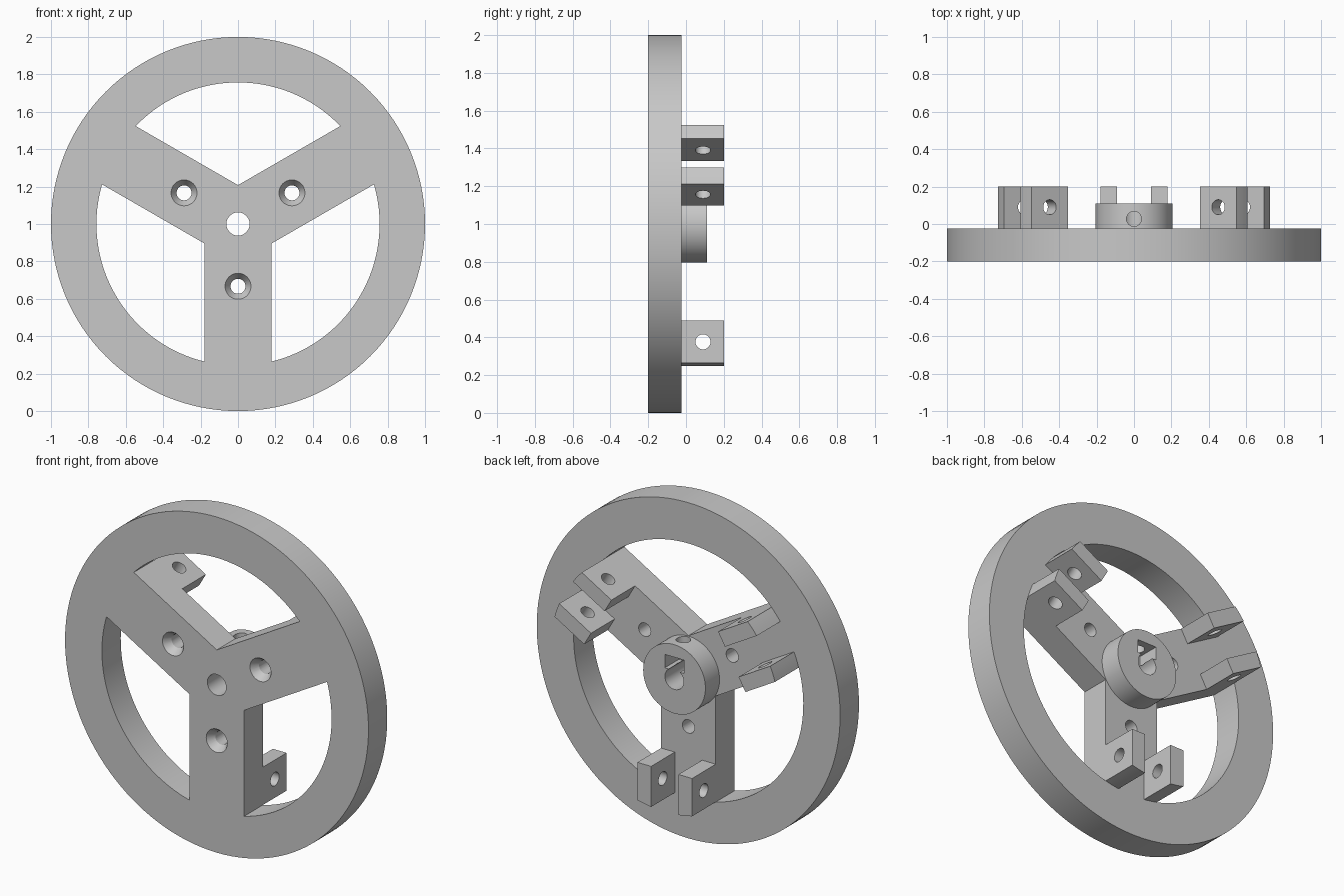
import bpy, bmesh
from math import sin, cos, asin, pi, radians
from mathutils import Matrix, Vector

if "Cube" in bpy.data.objects:
    bpy.data.objects.remove(bpy.data.objects["Cube"])

gray = bpy.data.materials.new("plain gray")
gray.use_nodes = True
gray.diffuse_color = (0.58, 0.58, 0.58, 1)
gray.node_tree.nodes["Principled BSDF"].inputs["Base Color"].default_value = gray.diffuse_color

CENTER = Vector((0, 0, 1))
FRONT, PLATE_BACK, LUG_BACK, HUB_BACK = -0.2, -0.023, 0.2, 0.11
RIM_IN, HALF = 0.757, 0.18         # inner rim radius, half spoke width
EDGE = asin(HALF / RIM_IN)         # angle where a spoke side meets the rim


def finish(name, bm):
    bm.normal_update()
    bmesh.ops.recalc_face_normals(bm, faces=bm.faces)
    if bm.calc_volume(signed=True) < 0:
        bmesh.ops.reverse_faces(bm, faces=bm.faces)
    mesh = bpy.data.meshes.new(name)
    bm.to_mesh(mesh)
    bm.free()
    mesh.materials.append(gray)
    obj = bpy.data.objects.new(name, mesh)
    bpy.context.collection.objects.link(obj)
    return obj


def prism(name, points, y0, y1, turn=0):
    """Outline in the wheel plane, extruded along y and turned about the axle."""
    bm = bmesh.new()
    ends = [[bm.verts.new((x, y, z)) for x, z in points] for y in (y0, y1)]
    bm.faces.new(ends[0])
    bm.faces.new(ends[1][::-1])
    for i in range(len(points)):
        bm.faces.new((ends[0][i], ends[0][i - 1], ends[1][i - 1], ends[1][i]))
    bm.transform(Matrix.Translation(CENTER) @ Matrix.Rotation(turn, 4, 'Y'))
    return finish(name, bm)


def rod(name, start, end, r0, r1=None, sides=48, turn=0):
    """Cylinder or cone between two points measured from the axle centre."""
    a, b = Vector(start), Vector(end)
    bm = bmesh.new()
    bmesh.ops.create_cone(bm, cap_ends=True, segments=sides, radius1=r0,
                          radius2=r0 if r1 is None else r1, depth=(b - a).length)
    aim = (b - a).to_track_quat('Z', 'Y').to_matrix().to_4x4()
    bm.transform(Matrix.Translation(CENTER) @ Matrix.Rotation(turn, 4, 'Y')
                 @ Matrix.Translation((a + b) / 2) @ aim)
    return finish(name, bm)


def cut(obj, cutters):
    bpy.context.view_layer.objects.active = obj
    for c in cutters:
        mod = obj.modifiers.new("cut", 'BOOLEAN')
        mod.operation, mod.solver, mod.object = 'DIFFERENCE', 'EXACT', c
        bpy.ops.object.modifier_apply(modifier=mod.name)
        bpy.data.objects.remove(c)


def arc(radius, a0, a1, steps):
    angles = [a0 + (a1 - a0) * i / steps for i in range(steps + 1)]
    return [(radius * cos(a), radius * sin(a)) for a in angles]


turns = [i * 2 * pi / 3 for i in range(3)]
parts = []

# Wheel plate: disc with three windows, countersunk screw holes and axle bore
wheel = rod("wheel_plate", (0, FRONT, 0), (0, PLATE_BACK, 0), 1, sides=128)
window = [(0, HALF / sin(pi / 3))] + arc(RIM_IN, pi / 6 + EDGE, 5 * pi / 6 - EDGE, 36)
cutters = [rod("bore", (0, -0.3, 0), (0, 0.3, 0), 0.062)]
for t in turns:
    cutters.append(prism("window", window, -0.3, 0.1, t))
    cutters.append(rod("screw_hole", (0, -0.3, -0.333), (0, 0.1, -0.333), 0.04, turn=t))
    cutters.append(rod("countersink", (0, FRONT - 0.01, -0.333),
                       (0, FRONT + 0.05, -0.333), 0.076, 0.036, turn=t))
cut(wheel, cutters)
parts.append(wheel)

# Hub on the back, with bore, nut pocket and set screw hole
hub = rod("hub", (0, PLATE_BACK, 0), (0, HUB_BACK, 0), 0.205, sides=96)
pocket = [(-0.063, 0.05), (0.063, 0.05), (0.063, 0.13), (-0.063, 0.13)]
cut(hub, [rod("bore", (0, -0.3, 0), (0, 0.3, 0), 0.062),
          prism("nut_pocket", pocket, -0.1, 0.3),
          rod("set_screw_hole", (0, 0.027, 0), (0, 0.027, 0.3), 0.04)])
parts.append(hub)

# Pairs of drilled lugs near the end of each spoke
for n, t in enumerate(turns):
    for side in (-1, 1):
        foot = arc(RIM_IN, asin(0.09 / RIM_IN) - pi / 2, EDGE - pi / 2, 4)
        outline = [(side * x, z) for x, z in foot + [(HALF, -0.51), (0.09, -0.51)]]
        lug = prism(f"lug_{n + 1}_{'left' if side > 0 else 'right'}",
                    outline, PLATE_BACK, LUG_BACK, t)
        cut(lug, [rod("lug_hole", (-0.3, 0.09, -0.624), (0.3, 0.09, -0.624), 0.04, turn=t)])
        parts.append(lug)

# Smooth the round walls and keep the edges crisp
bpy.ops.object.select_all(action='DESELECT')
for p in parts:
    p.select_set(True)
bpy.context.view_layer.objects.active = wheel
bpy.ops.object.shade_smooth_by_angle(angle=radians(30))
